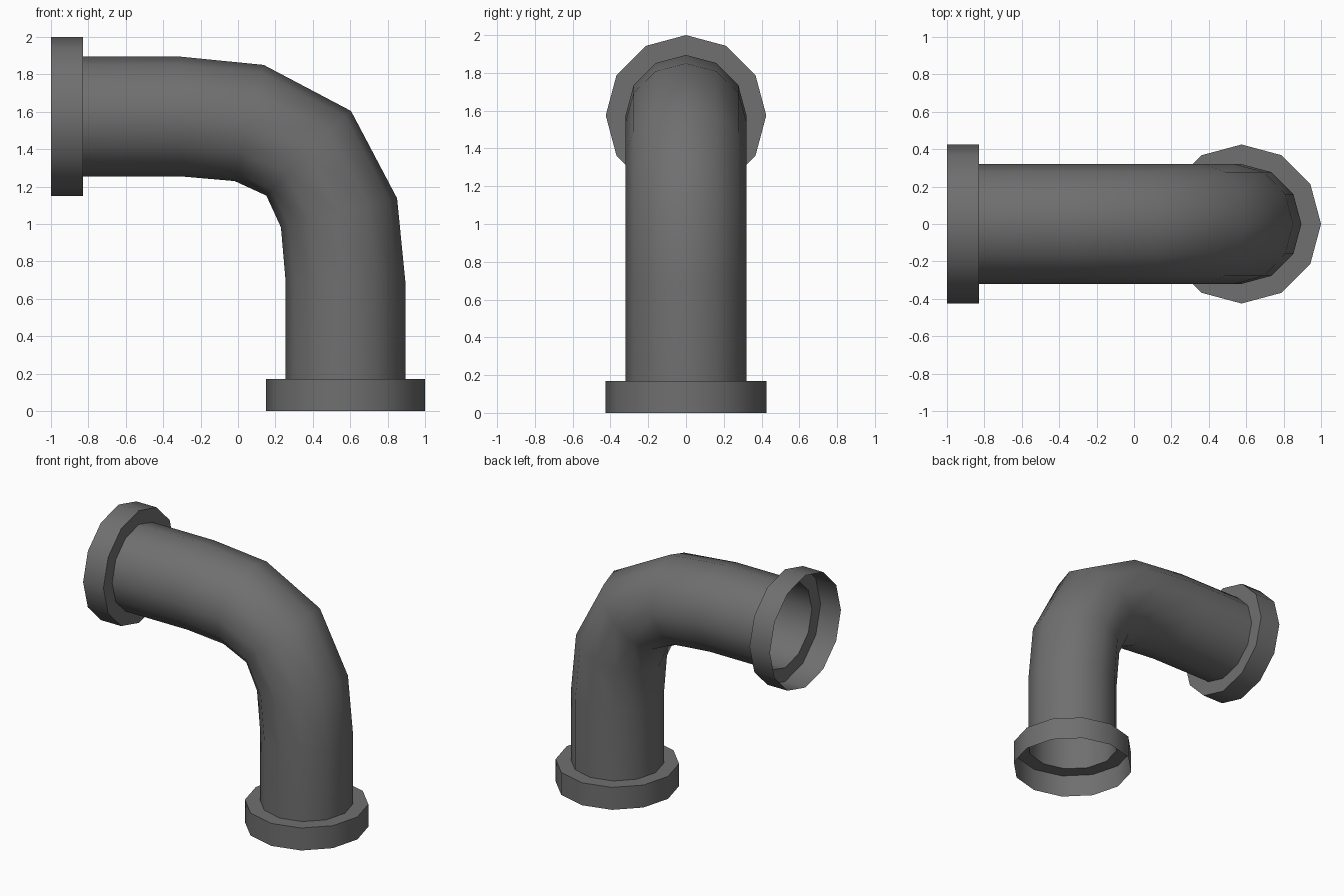
import bpy, bmesh, math
from mathutils import Vector

if "Cube" in bpy.data.objects:
    bpy.data.objects.remove(bpy.data.objects["Cube"])

SIDES = 12
PIPE_R, FLANGE_R, FLANGE_T = 0.32, 0.425, 0.17
AXIS_X, AXIS_Z = 0.575, 1.575

metal = bpy.data.materials.new("dark grey metal")
metal.diffuse_color = (0.16, 0.16, 0.16, 1)
metal.use_nodes = True
metal.node_tree.nodes["Principled BSDF"].inputs["Base Color"].default_value = metal.diffuse_color


def loft(name, rings):
    """Open skin through rings of (x, z, tilt in degrees, radius)."""
    bm = bmesh.new()
    loops = []
    for x, z, tilt, r in rings:
        a = math.radians(tilt)
        u = Vector((math.sin(a), 0, math.cos(a)))
        v = Vector((0, 1, 0))
        angles = [math.tau * k / SIDES for k in range(SIDES)]
        loops.append([bm.verts.new(Vector((x, 0, z)) + r * (math.cos(t) * u + math.sin(t) * v))
                      for t in angles])
    for lo, hi in zip(loops, loops[1:]):
        for j in range(SIDES):
            k = (j + 1) % SIDES
            bm.faces.new((lo[j], hi[j], hi[k], lo[k]))
    mesh = bpy.data.meshes.new(name)
    bm.to_mesh(mesh)
    bm.free()
    mesh.materials.append(metal)
    obj = bpy.data.objects.new(name, mesh)
    bpy.context.collection.objects.link(obj)
    bpy.ops.object.select_all(action='DESELECT')
    obj.select_set(True)
    bpy.context.view_layer.objects.active = obj
    bpy.ops.object.shade_smooth_by_angle(angle=math.radians(50))
    return obj


# Bent pipe: horizontal run, elbow, vertical run
loft("elbow_pipe", [
    (-1 + FLANGE_T, AXIS_Z, 0, PIPE_R),
    (-0.31, AXIS_Z, 0, PIPE_R),
    (0.06, 1.54, 14, PIPE_R),
    (0.378, 1.378, 45, PIPE_R),
    (0.54, 1.06, 76, PIPE_R),
    (AXIS_X, 0.69, 90, PIPE_R),
    (AXIS_X, FLANGE_T, 90, PIPE_R),
])

# Open collars: rim wall plus the step in to the pipe
loft("side_flange", [
    (-1, AXIS_Z, 0, FLANGE_R),
    (-1 + FLANGE_T, AXIS_Z, 0, FLANGE_R),
    (-1 + FLANGE_T, AXIS_Z, 0, PIPE_R),
])
loft("bottom_flange", [
    (AXIS_X, FLANGE_T, 90, PIPE_R),
    (AXIS_X, FLANGE_T, 90, FLANGE_R),
    (AXIS_X, 0, 90, FLANGE_R),
])
